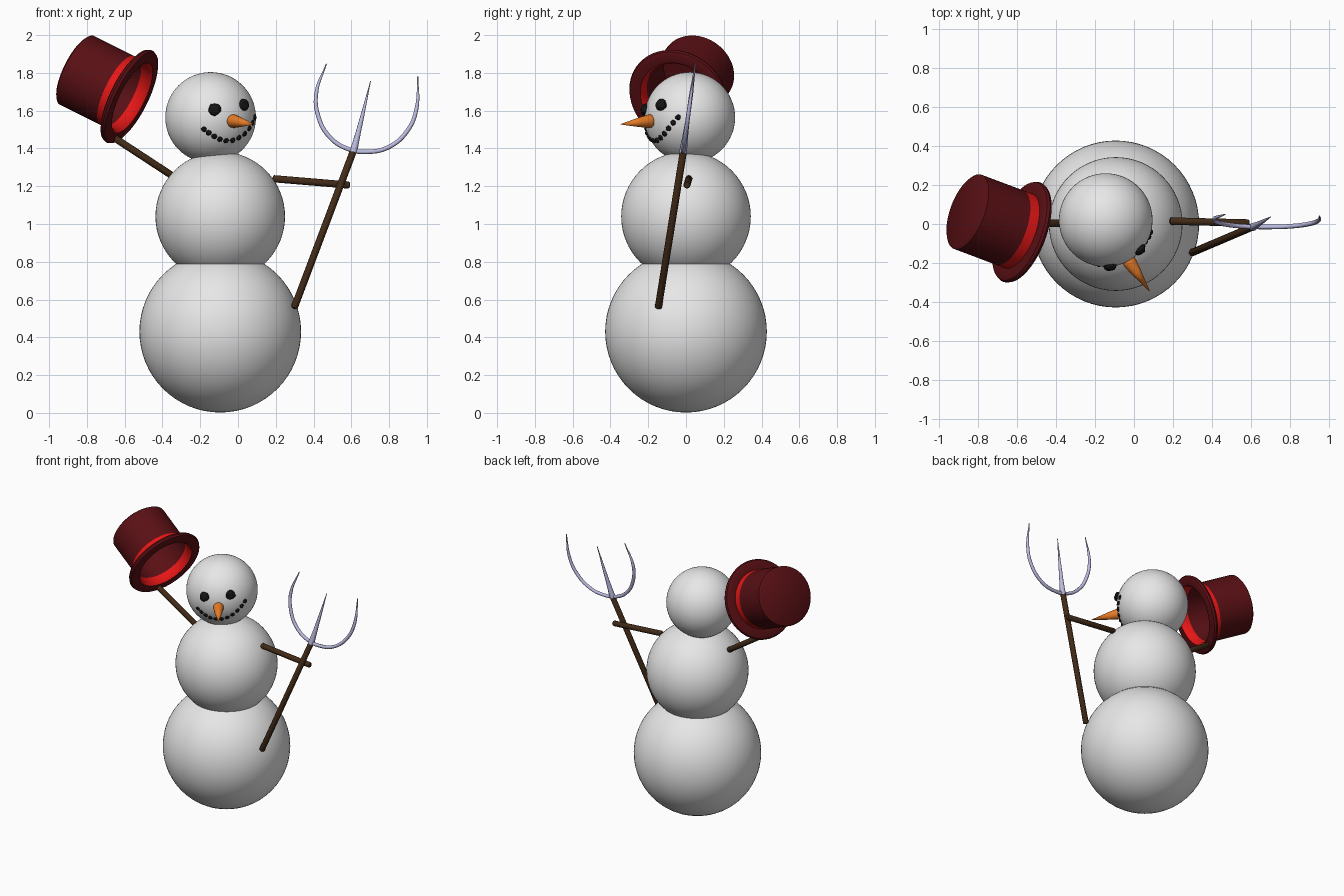
import bpy, bmesh, math, random
from mathutils import Vector, Matrix

if "Cube" in bpy.data.objects:
    bpy.data.objects.remove(bpy.data.objects["Cube"])

random.seed(4)


def material(name, rgb):
    m = bpy.data.materials.new(name)
    m.diffuse_color = (*rgb, 1)
    m.use_nodes = True
    m.node_tree.nodes["Principled BSDF"].inputs["Base Color"].default_value = m.diffuse_color
    return m


SNOW = material("snow white", (0.8, 0.8, 0.8))
HAT = material("dark red felt", (0.10, 0.005, 0.007))
BAND = material("bright red", (0.8, 0.008, 0.008))
WOOD = material("brown wood", (0.055, 0.024, 0.009))
STEEL = material("pale steel", (0.5, 0.5, 0.75))
ORANGE = material("carrot orange", (0.8, 0.2, 0.02))
COAL = material("coal black", (0.007, 0.007, 0.007))


def finish(bm, name, mats, smooth=True):
    bmesh.ops.recalc_face_normals(bm, faces=bm.faces)
    me = bpy.data.meshes.new(name)
    bm.to_mesh(me)
    bm.free()
    for m in mats:
        me.materials.append(m)
    ob = bpy.data.objects.new(name, me)
    bpy.context.collection.objects.link(ob)
    if smooth:
        bpy.ops.object.select_all(action='DESELECT')
        ob.select_set(True)
        bpy.context.view_layer.objects.active = ob
        bpy.ops.object.shade_smooth_by_angle(angle=math.radians(40))
    return ob


def ball(name, centre, radius):
    bm = bmesh.new()
    bmesh.ops.create_uvsphere(bm, u_segments=64, v_segments=32, radius=radius,
                              matrix=Matrix.Translation(centre))
    return finish(bm, name, [SNOW])


def lathe(name, profile, start, end, mats, segs=24, second=()):
    """Turn a (radius, height) profile about the line from start towards end.
    Profile spans listed in second take the second material."""
    start, end = Vector(start), Vector(end)
    turn = (end - start).to_track_quat('Z', 'Y')
    bm = bmesh.new()
    rings = []
    for r, h in profile:
        n = segs if r > 0 else 1
        rings.append([bm.verts.new(start + turn @ Vector(
            (r * math.cos(2 * math.pi * i / segs), r * math.sin(2 * math.pi * i / segs), h)))
            for i in range(n)])
    for k, (a, b) in enumerate(zip(rings, rings[1:])):
        for i in range(segs):
            j = (i + 1) % segs
            vs = [a[i % len(a)], a[j % len(a)], b[j % len(b)], b[i % len(b)]]
            f = bm.faces.new(list(dict.fromkeys(vs)))
            f.material_index = 1 if k in second else 0
    return finish(bm, name, mats, True)


def stick(name, start, end, r=0.019):
    n = (Vector(end) - Vector(start)).length
    prof = [(0, -0.004), (r * 0.8, 0), (r, 0.006), (r, n - 0.006), (r * 0.8, n), (0, n + 0.004)]
    return lathe(name, prof, start, end, [WOOD], 12)


# Snow balls
ball("lower_snowball", (-0.094, 0, 0.43), 0.428)
ball("middle_snowball", (-0.094, 0, 1.04), 0.343)
HEAD, HR = Vector((-0.145, 0.02, 1.564)), 0.24
ball("head", HEAD, HR)

# Stick arms and fork handle
stick("hat_arm", (-0.335, 0.005, 1.247), (-0.665, 0.0, 1.463))
stick("fork_arm", (0.185, 0.015, 1.24), (0.59, 0.005, 1.206))
stick("fork_handle", (0.297, -0.147, 0.555), (0.612, -0.013, 1.39))

# Raised top hat, hollow, with a band showing outside and inside
hat_profile = [(0, 0.338), (0.19, 0.338), (0.203, 0.328), (0.203, 0.075), (0.203, 0.02),
               (0.25, 0.022), (0.266, 0.014), (0.272, 0), (0.266, -0.014), (0.25, -0.022),
               (0.205, -0.018), (0.192, 0), (0.19, 0.045), (0.19, 0.322), (0, 0.322)]
lathe("top_hat", hat_profile, (-0.575, -0.042, 1.675), (-0.86, 0.065, 1.817),
      [HAT, BAND], 64, second=(3, 10, 11))

# Carrot nose
lathe("nose", [(0, -0.03), (0.026, -0.02), (0.035, 0), (0.035, 0.015), (0.026, 0.07), (0, 0.198)],
      (-0.028, -0.188, 1.545), (0.085, -0.352, 1.527), [ORANGE], 20)

# Coal eyes and mouth, placed on the head by sideways and upward offset
FWD, SIDE = Vector((0.56, -0.83, 0)).normalized(), Vector((0.83, 0.56, 0)).normalized()


def coal(name, u, v, r):
    d = math.sqrt(HR ** 2 - u * u - v * v)
    out = FWD * d + SIDE * u + Vector((0, 0, v))
    bm = bmesh.new()
    bmesh.ops.create_icosphere(bm, subdivisions=2, radius=r)
    for vert in bm.verts:
        vert.co *= random.uniform(0.9, 1.1)
        vert.co.z *= 0.75
    bm.transform(Matrix.Translation(HEAD + out) @ out.to_track_quat('Z', 'Y').to_matrix().to_4x4())
    finish(bm, name, [COAL], False)


coal("left_eye", -0.114, 0.043, 0.034)
coal("right_eye", 0.062, 0.066, 0.034)
for i in range(11):
    t = math.radians(-60 + 12 * i)
    u = 0.157 * math.sin(t) / math.sin(math.radians(60))
    coal("mouth_coal_%d" % i, u, -0.12 + 0.2 * u + 3.6 * u * u, 0.015)


# Fork tines, lying in the leaning plane of the handle
def tine(name, points, radii):
    cu = bpy.data.curves.new(name, 'CURVE')
    cu.dimensions = '3D'
    cu.bevel_depth = 1
    cu.bevel_resolution = 2
    cu.resolution_u = 6
    cu.use_fill_caps = True
    sp = cu.splines.new('BEZIER')
    sp.bezier_points.add(len(points) - 1)
    for p, (x, z), r in zip(sp.bezier_points, points, radii):
        p.co = (x, -0.015 + (z - 1.385) * 0.14, z)
        p.handle_left_type = p.handle_right_type = 'AUTO'
        p.radius = r
    cu.materials.append(STEEL)
    bpy.context.collection.objects.link(bpy.data.objects.new(name, cu))


tine("outer_tines", [(0.468, 1.848), (0.414, 1.69), (0.425, 1.57), (0.484, 1.462), (0.58, 1.398),
                     (0.685, 1.382), (0.80, 1.408), (0.90, 1.498), (0.945, 1.61), (0.952, 1.782)],
     [0.003, 0.011, 0.012, 0.012, 0.012, 0.012, 0.012, 0.012, 0.011, 0.003])
tine("middle_tine", [(0.61, 1.38), (0.638, 1.49), (0.702, 1.757)], [0.021, 0.014, 0.002])
